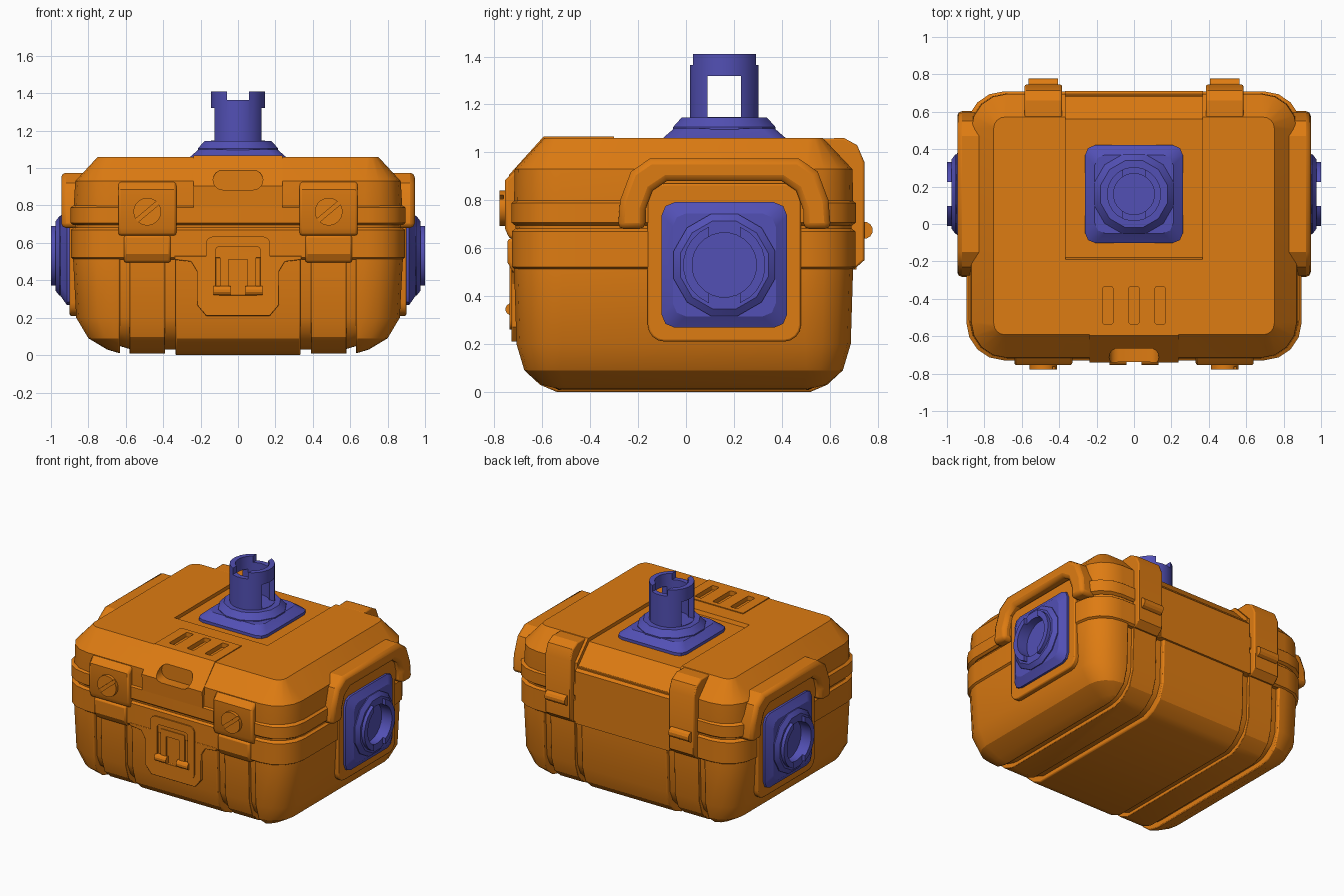
import bpy, bmesh, math
from mathutils import Vector

if "Cube" in bpy.data.objects:
    bpy.data.objects.remove(bpy.data.objects["Cube"])


def material(name, rgb):
    m = bpy.data.materials.new(name)
    m.use_nodes = True
    m.diffuse_color = (*rgb, 1)
    m.node_tree.nodes["Principled BSDF"].inputs["Base Color"].default_value = (*rgb, 1)
    return m


ORANGE = material("orange shell", (0.73, 0.20, 0.006))
BLUE = material("blue connector", (0.085, 0.08, 0.46))
CY, HUB_Y, HUB_Z = -0.01, 0.16, 0.53


# 2D outlines
def rrect(hu, hv, r, cu=0, cv=0, n=4):
    pts = []
    for k, (su, sv) in enumerate(((1, 1), (-1, 1), (-1, -1), (1, -1))):
        for i in range(n + 1):
            a = math.pi / 2 * (k + i / n)
            pts.append((cu + su * (hu - r) + r * math.cos(a), cv + sv * (hv - r) + r * math.sin(a)))
    return pts


def circle(r, cu=0, cv=0, n=24):
    return [(cu + r * math.cos(2 * math.pi * (i + 0.5) / n),
             cv + r * math.sin(2 * math.pi * (i + 0.5) / n)) for i in range(n)]


def spin(pts, angle, cu, cv):
    c, s = math.cos(angle), math.sin(angle)
    return [(cu + u * c - v * s, cv + u * s + v * c) for u, v in pts]


def activate(ob):
    bpy.context.view_layer.objects.active = ob
    for o in bpy.context.selected_objects:
        o.select_set(False)
    ob.select_set(True)


# Solid through a list of (depth, outline) sections along one axis
def loft(name, axis, sections, mat=ORANGE, bevel=0):
    place = {"x": lambda d, u, v: (d, u, v), "y": lambda d, u, v: (u, d, v),
             "z": lambda d, u, v: (u, v, d)}[axis]
    bm = bmesh.new()
    rings = [[bm.verts.new(place(d, u, v)) for u, v in outline] for d, outline in sections]
    for a, b in zip(rings, rings[1:]):
        for i in range(len(a)):
            j = (i + 1) % len(a)
            bm.faces.new((a[i], a[j], b[j], b[i]))
    bm.faces.new(rings[0])
    bm.faces.new(rings[-1])
    bmesh.ops.recalc_face_normals(bm, faces=bm.faces)
    me = bpy.data.meshes.new(name)
    bm.to_mesh(me)
    bm.free()
    ob = bpy.data.objects.new(name, me)
    me.materials.append(mat)
    bpy.context.collection.objects.link(ob)
    if bevel:
        add_bevel(ob, bevel)
    return ob


def add_bevel(ob, width):
    m = ob.modifiers.new("soft edges", "BEVEL")
    m.width, m.segments, m.limit_method, m.angle_limit = width, 2, "ANGLE", math.radians(50)


def prism(name, axis, outline, lo, hi, mat=ORANGE, bevel=0):
    return loft(name, axis, [(lo, outline), (hi, outline)], mat, bevel)


def box(x, y, z, name="cutter"):
    return prism(name, "z", [(x[0], y[0]), (x[1], y[0]), (x[1], y[1]), (x[0], y[1])], *z)


def carve(targets, cutter, op="DIFFERENCE"):
    for ob in targets:
        m = ob.modifiers.new("carve", "BOOLEAN")
        m.operation, m.solver, m.object = op, "EXACT", cutter
        activate(ob)
        bpy.ops.object.modifier_apply(modifier=m.name)
    bpy.data.objects.remove(cutter)


# Lower case: an inner core, an outer shell split by channels, and straps
BASE = ((0, 0.60, 0.53, 0.05), (0.03, 0.70, 0.60, 0.10), (0.09, 0.80, 0.665, 0.15),
        (0.20, 0.865, 0.698, 0.19), (0.52, 0.882, 0.708, 0.20), (0.67, 0.882, 0.708, 0.20))


def shell(name, inset):
    return loft(name, "z", [(z + inset * (z < 0.1), rrect(hx - inset, hy - inset, r, 0, CY))
                            for z, hx, hy, r in BASE])


shell("case_core", 0.03)
case = shell("case_shell", 0)
for s in (-1, 1):
    carve([case], box(sorted((s * 0.335, s * 0.63)), (-1, 1), (-1, 0.6)))
    strap = shell("strap", 0.008)
    carve([strap], box(sorted((s * 0.39, s * 0.58)), (-1, 1), (-1, 1)), "INTERSECT")
    add_bevel(strap, 0.01)
add_bevel(case, 0.02)


def band(name, z0, z1, hx, hy):
    steps = ((z0, 0.015), (z0 + 0.012, 0), (z1 - 0.012, 0), (z1, 0.015))
    loft(name, "z", [(z, rrect(hx - d, hy - d, 0.2, 0, CY)) for z, d in steps])


band("case_rim", 0.51, 0.682, 0.893, 0.717)
band("lid_rim", 0.695, 0.80, 0.896, 0.719)

# Lid with a sunken panel running off the back
lid = loft("lid", "z", [(z, rrect(hx, hy, r, 0, CY)) for z, hx, hy, r in (
    (0.67, 0.87, 0.70, 0.19), (0.80, 0.878, 0.708, 0.2), (0.93, 0.87, 0.705, 0.19),
    (1.06, 0.75, 0.582, 0.06))])
carve([lid], prism("cutter", "x", [(-0.205, 1.1), (-0.18, 1.035), (0.562, 1.035), (0.685, 0.905),
                                   (0.9, 0.905), (0.9, 1.1)], -0.365, 0.365))
prism("back_panel", "x", [(0.6, 0.51), (0.712, 0.51), (0.712, 0.88), (0.685, 0.908), (0.6, 0.908)],
      -0.37, 0.37)

# Front grip with finger slot and three grooves
grip = prism("front_grip", "x", [(-0.60, 0.79), (-0.735, 0.79), (-0.74, 0.905), (-0.595, 1.066),
                                 (-0.30, 1.066), (-0.30, 1.0), (-0.5, 1.0)], -0.237, 0.237)
carve([grip, lid], prism("cutter", "y", rrect(0.133, 0.053, 0.052, 0, 0.937), -0.9, -0.665))
for x in (-0.14, 0, 0.14):
    carve([grip, lid], prism("cutter", "z", rrect(0.027, 0.1, 0.01, x, -0.435), 1.035, 1.2))

# Centre clasp on the front
U_FRAME = [(-0.34, 0.53), (-0.34, 0.51), (-0.25, 0.50), (-0.22, 0.45), (-0.22, 0.27), (-0.17, 0.21)]
frame = prism("clasp_frame", "y", U_FRAME + [(-x, z) for x, z in reversed(U_FRAME)],
              -0.729, -0.66, bevel=0.01)
plate = prism("clasp_plate", "y", rrect(0.172, 0.187, 0.04, 0, 0.447), -0.736, -0.66)
carve([plate], prism("cutter", "y", rrect(0.12, 0.13, 0.02, 0, 0.45), -0.8, -0.722))
carve([frame], prism("cutter", "y", rrect(0.12, 0.13, 0.02, 0, 0.45), -0.8, -0.722))
prism("clasp_tongue", "y", [(-0.095, 0.33), (-0.095, 0.555), (0.095, 0.555), (0.095, 0.33),
                            (0.05, 0.33), (0.05, 0.51), (-0.05, 0.51), (-0.05, 0.33)], -0.733, -0.70)

for s in (-1, 1):
    x = s * 0.485
    # Latches with slotted screws
    prism("latch", "x", [(-0.65, 0.97), (-0.69, 0.95), (-0.755, 0.885), (-0.755, 0.68), (-0.738, 0.64),
                         (-0.65, 0.64)], x - 0.155, x + 0.155, bevel=0.012)
    prism("latch_foot", "x", [(-0.65, 0.64), (-0.745, 0.64), (-0.745, 0.54), (-0.72, 0.495),
                              (-0.65, 0.495)], x - 0.125, x + 0.125, bevel=0.012)
    screw = prism("latch_screw", "y", circle(0.074, x, 0.767), -0.778, -0.74)
    carve([screw], prism("cutter", "y", spin(rrect(0.1, 0.011, 0.002, n=1), math.radians(40), x, 0.767),
                         -0.9, -0.762))
    # Clasp pivots
    prism("clasp_pivot", "x", circle(0.026, -0.728, 0.345, 12), s * 0.085 - 0.045, s * 0.085 + 0.045)
    # Back hinges and pins
    prism("hinge", "x", [(0.55, 1.0), (0.57, 1.058), (0.66, 1.06), (0.715, 1.03), (0.745, 0.96),
                         (0.745, 0.55), (0.70, 0.51), (0.6, 0.51)], x - 0.1, x + 0.1, bevel=0.008)
    prism("hinge_pin", "x", circle(0.036, 0.744, 0.675, 12), x - 0.078, x + 0.078)

    # Side panel and the arch over it
    prism("side_panel", "x", rrect(0.32, 0.33, 0.07, HUB_Y, 0.54), s * 0.8, s * 0.90, bevel=0.008)
    outer = [(0.445, 0.68), (0.435, 0.80), (0.39, 0.92), (0.31, 0.975)]
    inner = [(0.24, 0.88), (0.30, 0.84), (0.33, 0.76), (0.33, 0.68)]
    arch = ([(HUB_Y - u, z) for u, z in outer] + [(HUB_Y + u, z) for u, z in reversed(outer)]
            + [(HUB_Y + u, z) for u, z in reversed(inner)] + [(HUB_Y - u, z) for u, z in inner])
    prism("side_arch", "x", arch, s * 0.8, s * 0.945, bevel=0.025)

    # Side socket
    def hub(r, n=24):
        return circle(r, HUB_Y, HUB_Z, n)

    base = loft("socket_base", "x", [(s * d, rrect(h, h, 0.055, HUB_Y, HUB_Z, 2)) for d, h in (
        (0.86, 0.262), (0.915, 0.262), (0.948, 0.215))], BLUE)
    carve([base], prism("cutter", "x", hub(0.152), s * 0.912, s * 1.1))
    loft("socket_collar", "x", [(s * d, hub(r, 12)) for d, r in (
        (0.90, 0.22), (0.955, 0.22), (0.977, 0.19), (0.977, 0.15), (0.914, 0.15))], BLUE)
    ring = loft("socket_ring", "x", [(s * d, hub(r)) for d, r in (
        (0.90, 0.172), (1.0, 0.172), (1.0, 0.135), (0.92, 0.135))], BLUE)
    carve([ring], box(sorted((s * 0.977, s * 1.1)), (HUB_Y - 0.065, HUB_Y + 0.065), (0, 1)))

# Top connector: square base, faceted collar, slotted tube
loft("top_base", "z", [(d, rrect(h, h, 0.055, 0, HUB_Y, 2)) for d, h in (
    (1.02, 0.262), (1.055, 0.262), (1.10, 0.21))], BLUE)
loft("top_collar", "z", [(d, circle(r, 0, HUB_Y, 12)) for d, r in (
    (1.08, 0.222), (1.105, 0.222), (1.145, 0.185))], BLUE)
tube = loft("top_tube", "z", [(d, circle(r, 0, HUB_Y)) for d, r in (
    (1.11, 0.145), (1.41, 0.145), (1.41, 0.11), (1.14, 0.11))], BLUE)
carve([tube], box((-1, 1), (HUB_Y - 0.07, HUB_Y + 0.07), (1.148, 1.32)))
carve([tube], box((-0.06, 0.06), (-1, 1), (1.365, 1.6)))

for ob in list(bpy.context.scene.objects):
    if ob.type == "MESH":
        activate(ob)
        bpy.ops.object.shade_smooth_by_angle(angle=math.radians(28))
